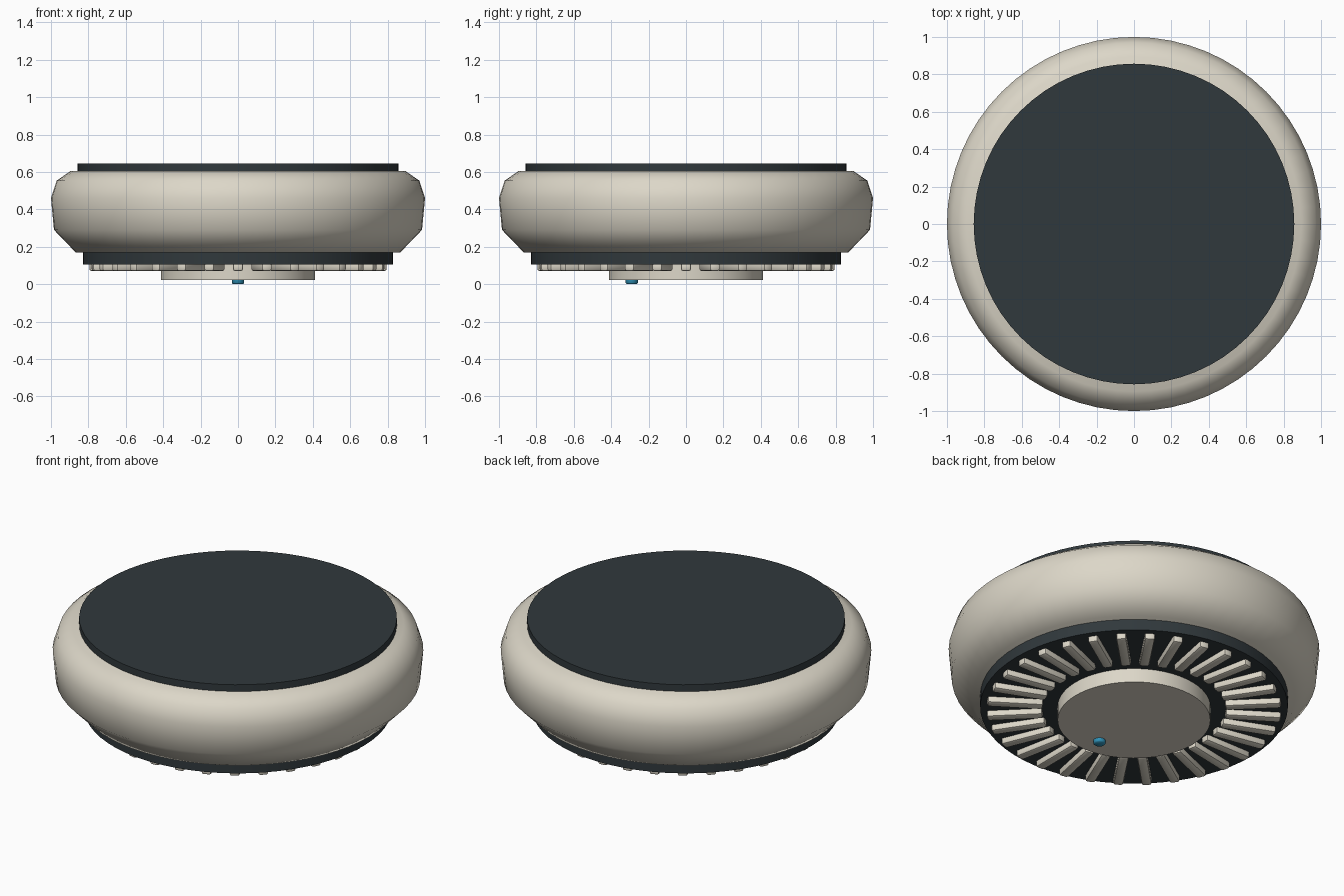
import bpy, bmesh, math
from mathutils import Matrix

if "Cube" in bpy.data.objects:
    bpy.data.objects.remove(bpy.data.objects["Cube"])


def material(name, color):
    m = bpy.data.materials.new(name)
    m.diffuse_color = color
    m.use_nodes = True
    m.node_tree.nodes["Principled BSDF"].inputs["Base Color"].default_value = m.diffuse_color
    return m


SHELL = material("cream_plastic", (0.72, 0.68, 0.58, 1))
DARK = material("dark_plastic", (0.03, 0.04, 0.045, 1))
BLUE = material("blue_lens", (0.03, 0.3, 0.5, 1))


def finish(name, bm, mat, angle):
    bmesh.ops.recalc_face_normals(bm, faces=bm.faces)
    mesh = bpy.data.meshes.new(name)
    bm.to_mesh(mesh)
    bm.free()
    mesh.materials.append(mat)
    ob = bpy.data.objects.new(name, mesh)
    bpy.context.collection.objects.link(ob)
    bpy.ops.object.select_all(action='DESELECT')
    ob.select_set(True)
    bpy.context.view_layer.objects.active = ob
    bpy.ops.object.shade_smooth_by_angle(angle=math.radians(angle))
    return ob


def lathe(name, profile, mat, segs=64, angle=35, center=(0, 0)):
    """Closed solid of revolution from (radius, z) points, capped at both ends."""
    bm = bmesh.new()
    rings = []
    for r, z in profile:
        rings.append([bm.verts.new((center[0] + r * math.cos(2 * math.pi * i / segs),
                                    center[1] + r * math.sin(2 * math.pi * i / segs), z))
                      for i in range(segs)])
    for a, b in zip(rings, rings[1:]):
        for i in range(segs):
            j = (i + 1) % segs
            bm.faces.new((a[i], a[j], b[j], b[i]))
    bm.faces.new(rings[0][::-1])
    bm.faces.new(rings[-1])
    return finish(name, bm, mat, angle)


# Rounded outer housing
lathe("housing", [(0.868, 0.17), (0.984, 0.29), (1.0, 0.46), (0.97, 0.553), (0.895, 0.605)],
      SHELL, angle=50)
# Mounting plate on top and dark vent plate underneath
lathe("mounting_plate", [(0.857, 0.60), (0.857, 0.645)], DARK)
lathe("vent_plate", [(0.83, 0.105), (0.83, 0.175)], DARK)
# Central test button and indicator lens
lathe("test_button", [(0.412, 0.022), (0.412, 0.12)], SHELL)
lathe("indicator_lens", [(0.026, 0.0), (0.033, 0.006), (0.033, 0.03)], BLUE,
      segs=24, angle=50, center=(0, -0.29))

# Ring of radial vent ribs
COUNT, R_IN, R_OUT = 32, 0.495, 0.795
bm = bmesh.new()
for k in range(COUNT):
    m = (Matrix.Rotation(2 * math.pi * k / COUNT, 4, 'Z')
         @ Matrix.Translation(((R_IN + R_OUT) / 2, 0, 0.0925))
         @ Matrix.Diagonal((R_OUT - R_IN, 0.055, 0.045, 1)))
    bmesh.ops.create_cube(bm, size=1, matrix=m)
bmesh.ops.bevel(bm, geom=bm.edges[:], offset=0.012, segments=2, profile=0.5, affect='EDGES')
finish("vent_ribs", bm, SHELL, 35)
